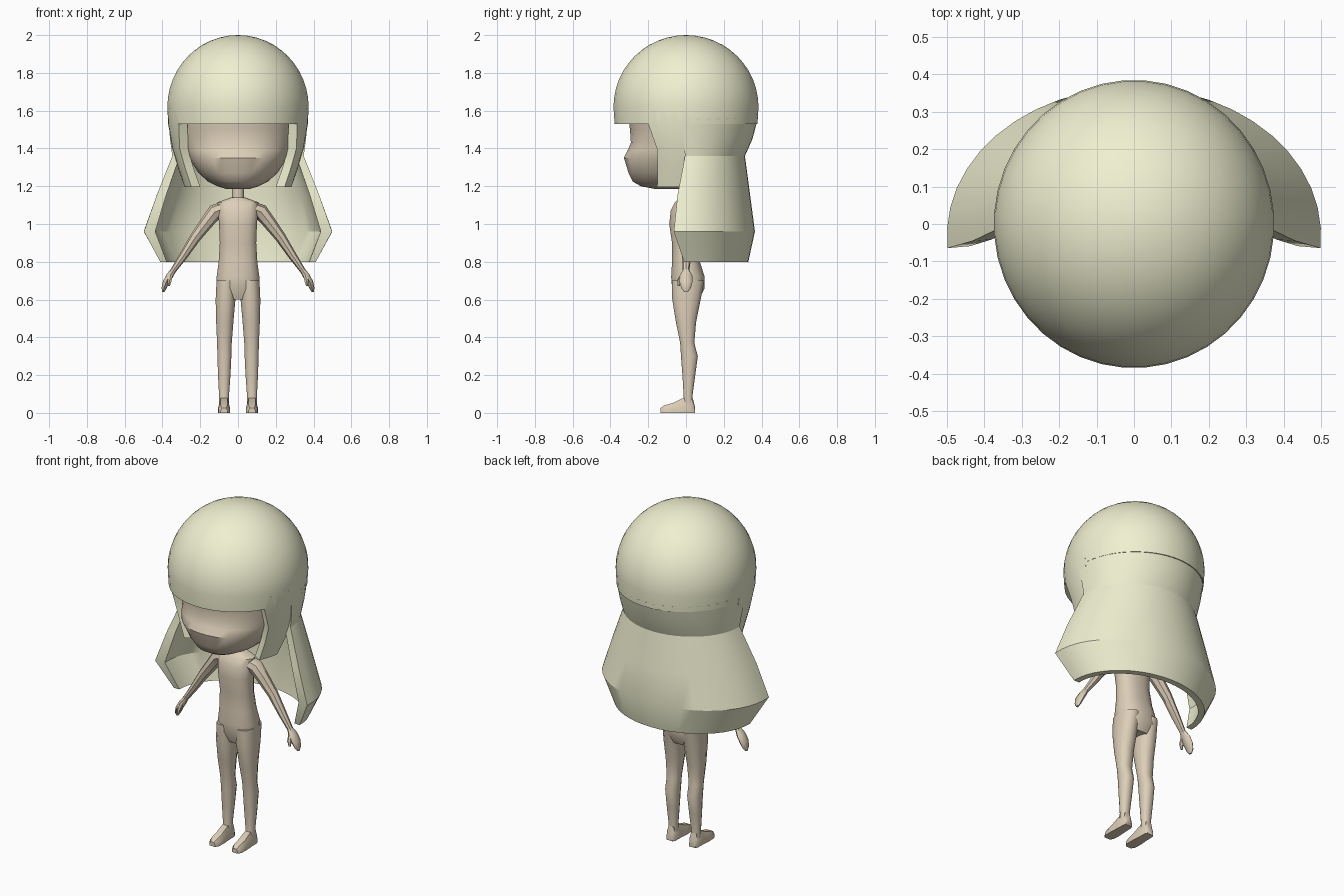
import bpy, bmesh
from math import sin, cos, pi, radians
from mathutils import Vector


def material(name, rgb):
    m = bpy.data.materials.new(name)
    m.diffuse_color = (*rgb, 1)
    return m


SKIN = material("skin", (0.72, 0.62, 0.48))
HAIR = material("hair", (0.87, 0.87, 0.64))


def loft(name, rings, mat, angle=40):
    """Skin equal-length point rings, cap both ends and shade smooth by angle."""
    bm = bmesh.new()
    rows = [[bm.verts.new(p) for p in r] for r in rings]
    n = len(rows[0])
    for a, b in zip(rows, rows[1:]):
        for i in range(n):
            j = (i + 1) % n
            bm.faces.new((a[i], a[j], b[j], b[i]))
    bm.faces.new(rows[0])
    bm.faces.new(rows[-1])
    bmesh.ops.recalc_face_normals(bm, faces=bm.faces)
    me = bpy.data.meshes.new(name)
    bm.to_mesh(me)
    bm.free()
    me.materials.append(mat)
    ob = bpy.data.objects.new(name, me)
    bpy.context.collection.objects.link(ob)
    bpy.context.view_layer.objects.active = ob
    ob.select_set(True)
    bpy.ops.object.shade_smooth_by_angle(angle=radians(angle))
    ob.select_set(False)
    return ob


def oval(z, xc, rx, y0, y1, n=12, e=2.0):
    """Horizontal superellipse between y0 and y1."""
    pts = []
    for i in range(n):
        a = 2 * pi * (i + 0.5) / n
        c, s = cos(a), sin(a)
        sx = abs(c) ** (2 / e) * (1 if c > 0 else -1)
        sy = abs(s) ** (2 / e) * (1 if s > 0 else -1)
        pts.append((xc + rx * sx, (y0 + y1) / 2 + (y1 - y0) / 2 * sy, z))
    return pts


def limb(path, n=8):
    """Rings square to a path; each stop is (x, y, z, depth radius, width radius)."""
    P = [Vector(p[:3]) for p in path]
    rings = []
    for i, p in enumerate(path):
        t = (P[min(i + 1, len(P) - 1)] - P[max(i - 1, 0)]).normalized()
        v = t.cross(Vector((0, 1, 0))).normalized()
        u = v.cross(t)
        rings.append([P[i] + u * p[3] * cos(2 * pi * k / n) + v * p[4] * sin(2 * pi * k / n)
                      for k in range(n)])
    return rings


def shell(z, rx, ry, yc, f0, f1, t, n=24):
    """Thick curved strip at one height; angles are measured from the back."""
    fs = [radians(f0 + (f1 - f0) * i / n) for i in range(n + 1)]
    outer = [(rx * sin(f), yc + ry * cos(f), z) for f in fs]
    inner = [((rx - t) * sin(f), yc + (ry - t) * cos(f), z) for f in reversed(fs)]
    return outer + inner


# Torso and neck
loft("torso", [oval(z, 0, rx, y0, y1, 16, 2.4) for z, rx, y0, y1 in (
    (0.60, 0.09, -0.05, 0.07), (0.66, 0.115, -0.075, 0.10), (0.72, 0.115, -0.08, 0.10),
    (0.80, 0.104, -0.075, 0.075), (0.90, 0.098, -0.075, 0.055), (1.00, 0.102, -0.09, 0.055),
    (1.07, 0.108, -0.082, 0.055), (1.115, 0.11, -0.06, 0.045), (1.14, 0.04, -0.035, 0.035))], SKIN)
loft("neck", [oval(z, 0, 0.032, -0.032, 0.032) for z in (1.10, 1.24)], SKIN)

# Head with a narrow chin and a bulging mouth and nose area
loft("head", [oval(z, 0, rx, y0, y1, 32, 2.2) for z, rx, y0, y1 in (
    (1.185, 0.06, -0.16, 0.04), (1.20, 0.11, -0.24, 0.10), (1.225, 0.16, -0.283, 0.16),
    (1.27, 0.21, -0.305, 0.21), (1.35, 0.262, -0.33, 0.25), (1.39, 0.278, -0.31, 0.26),
    (1.43, 0.288, -0.293, 0.27), (1.50, 0.30, -0.298, 0.29), (1.56, 0.305, -0.305, 0.30))], SKIN)

for s, side in ((1, "left"), (-1, "right")):
    # Leg, tapering to the ankle
    loft(side + "_leg", [oval(z, s * xc, rx, y0, y1, 12, 2.3) for z, xc, rx, y0, y1 in (
        (0.70, 0.062, 0.053, -0.078, 0.10), (0.60, 0.066, 0.054, -0.075, 0.08),
        (0.48, 0.07, 0.047, -0.055, 0.055), (0.37, 0.072, 0.040, -0.032, 0.045),
        (0.30, 0.072, 0.038, -0.028, 0.064), (0.20, 0.073, 0.034, -0.02, 0.05),
        (0.09, 0.074, 0.027, -0.013, 0.035), (0.03, 0.074, 0.026, -0.02, 0.04))], SKIN)
    # Foot, lofted from heel to toe with a flat sole
    loft(side + "_foot", [[(s * (0.074 + w * x), y, h * k) for x, k in (
        (-1, 0), (1, 0), (1, 0.5), (0.6, 1), (-0.6, 1), (-1, 0.5))] for y, w, h in (
        (0.047, 0.02, 0.035), (0.035, 0.027, 0.08), (-0.012, 0.028, 0.08),
        (-0.07, 0.032, 0.052), (-0.115, 0.03, 0.04), (-0.135, 0.018, 0.025))], SKIN)
    # Arm, hand and thumb
    loft(side + "_arm", limb([(s * x, y, z, a, b) for x, y, z, a, b in (
        (0.07, -0.01, 1.085, 0.045, 0.035), (0.12, -0.005, 1.065, 0.042, 0.042),
        (0.16, 0, 1.015, 0.036, 0.036), (0.225, 0.005, 0.93, 0.03, 0.029),
        (0.29, 0.003, 0.83, 0.025, 0.022), (0.345, 0, 0.75, 0.017, 0.015))]), SKIN)
    loft(side + "_hand", limb([(s * x, y, z, a, b) for x, y, z, a, b in (
        (0.34, 0, 0.757, 0.017, 0.015), (0.362, 0, 0.725, 0.034, 0.018),
        (0.382, 0, 0.69, 0.034, 0.017), (0.392, 0, 0.66, 0.025, 0.013),
        (0.396, 0, 0.64, 0.01, 0.006))]), SKIN)
    loft(side + "_thumb", limb([(s * x, y, z, r, r) for x, y, z, r in (
        (0.355, -0.015, 0.735, 0.012), (0.362, -0.036, 0.70, 0.012),
        (0.366, -0.038, 0.672, 0.006))], 6), SKIN)
    # Lock of hair hanging beside the face
    loft(side + "_side_lock", [[(s * x, y, zz) for x, y, zz in shell(z, rx, ry, 0, f0, f1, t, 6)]
         for z, rx, ry, f0, f1, t in (
        (1.60, 0.373, 0.383, 85, 122, 0.06), (1.53, 0.37, 0.378, 85, 122, 0.055),
        (1.40, 0.347, 0.34, 86, 117, 0.05), (1.30, 0.318, 0.32, 90, 118, 0.05),
        (1.195, 0.285, 0.305, 97, 120, 0.055))], HAIR, 30)

# Rounded hair cap, flat underneath to form the fringe
profile = [(1.62 + 0.38 * cos(a), sin(a)) for a in [pi / 2 * i / 12 for i in range(1, 13)]]
rows = [oval(1.9995, 0, 0.01, -0.01, 0.01, 40)]
rows += [oval(z, 0, 0.375 * r, -0.385 * r, 0.385 * r, 40) for z, r in profile + [(1.53, 0.985)]]
loft("hair_cap", rows, HAIR)

# Long back hair, pinched at the nape, flaring and tucked in at the hem
loft("back_hair", [shell(z, rx, ry, yc, -f, f, t) for z, rx, ry, yc, f, t in (
    (1.56, 0.371, 0.381, 0, 95, 0.04), (1.45, 0.36, 0.352, 0, 92, 0.04),
    (1.36, 0.348, 0.312, 0, 91, 0.04), (1.15, 0.432, 0.36, -0.02, 94, 0.05),
    (0.96, 0.50, 0.395, -0.03, 95, 0.06), (0.80, 0.412, 0.335, -0.005, 91, 0.035))], HAIR, 22)
